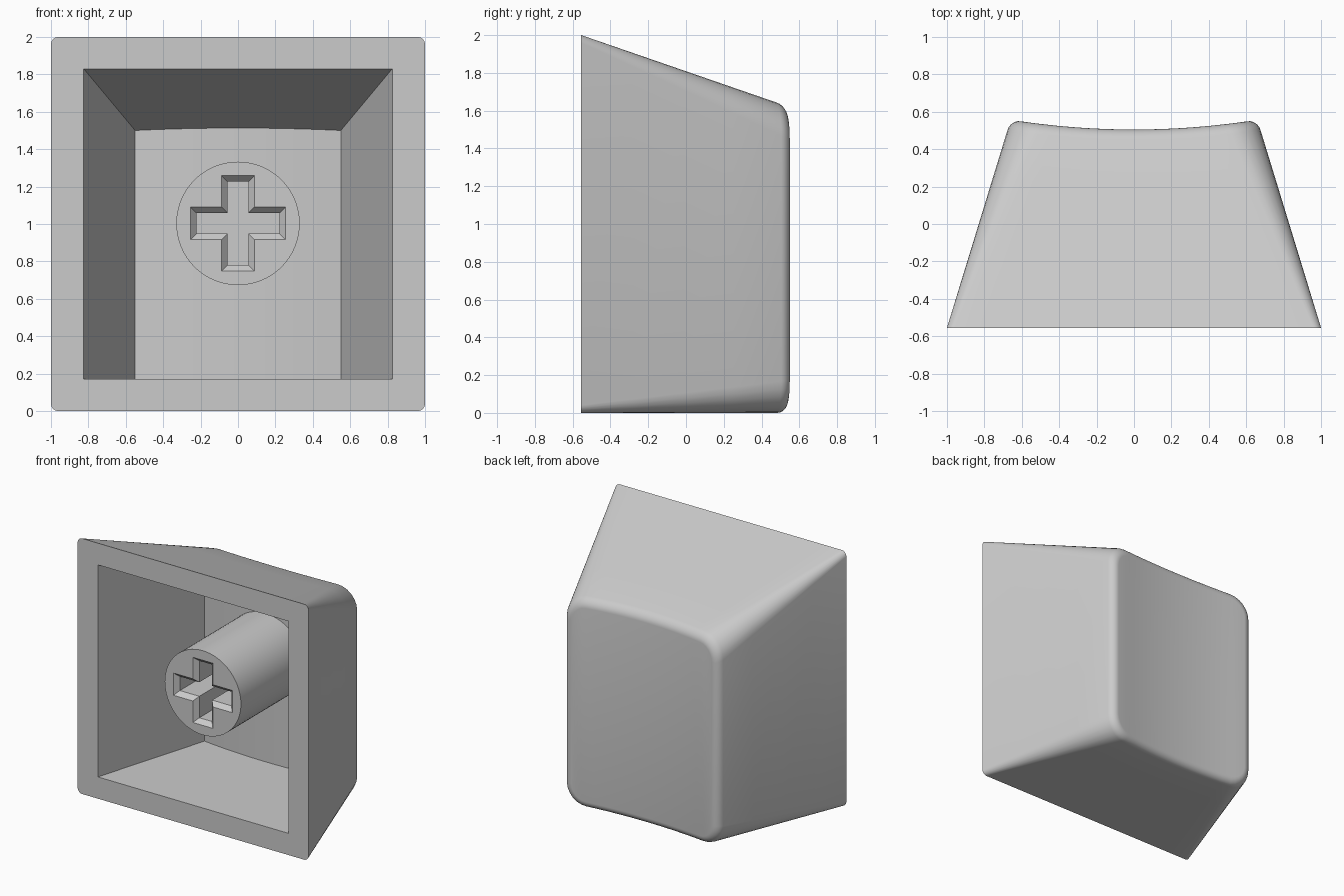
import bpy, bmesh, math

cube = bpy.data.objects.get("Cube")
if cube:
    bpy.data.objects.remove(cube)

FRONT = -0.555
EDGE_STEPS, CORNER_STEPS = 12, 6

grey = bpy.data.materials.new("light grey plastic")
grey.use_nodes = True
grey.diffuse_color = (0.6, 0.6, 0.6, 1)
grey.node_tree.nodes["Principled BSDF"].inputs["Base Color"].default_value = (0.6, 0.6, 0.6, 1)


def finish(name, bm):
    bmesh.ops.remove_doubles(bm, verts=bm.verts, dist=0.0005)
    bmesh.ops.recalc_face_normals(bm, faces=bm.faces)
    mesh = bpy.data.meshes.new(name)
    bm.to_mesh(mesh)
    bm.free()
    mesh.materials.append(grey)
    obj = bpy.data.objects.new(name, mesh)
    bpy.context.collection.objects.link(obj)
    bpy.ops.object.select_all(action='DESELECT')
    obj.select_set(True)
    bpy.context.view_layer.objects.active = obj
    bpy.ops.object.shade_smooth_by_angle(angle=math.radians(30))
    return obj


def dish(x):
    """Concave curve of the touch surface."""
    return 0.505 + 0.12 * x * x


def outer(y):
    """Half width, bottom, top and corner radius of the outside at depth y."""
    d = y - FRONT
    return 1 - 0.306 * d, 0.0, 2 - 0.345 * d, 0.04 + 0.12 * d


def inner(y):
    d = y - FRONT
    return 0.825 - 0.297 * d, 0.17, 1.83 - 0.356 * d, 0.0


def half_chain():
    """Signed edge position and corner angle, from the left side to the right."""
    left = [(-1, math.pi - i * math.pi / 2 / CORNER_STEPS) for i in range(CORNER_STEPS + 1)]
    middle = [(-1 + 2 * i / EDGE_STEPS, math.pi / 2) for i in range(1, EDGE_STEPS)]
    right = [(-s, math.pi - a) for s, a in reversed(left)]
    return left + middle + right


def ring(bm, section, depth, inset=0.0):
    """Closed rounded rectangle: bottom chain, then top chain reversed."""
    chains = []
    for top in (False, True):
        chain = []
        for s, a in half_chain():
            x = s * 0.6
            for _ in range(4):
                y = depth(x)
                w, z0, z1, r = section(y)
                w, z0, z1, r = w - inset, z0 + inset, z1 - inset, max(r - inset, 0)
                x = s * (w - r) + r * math.cos(a)
            rise = r * (1 - math.sin(a))
            chain.append(bm.verts.new((x, y, z1 - rise if top else z0 + rise)))
        chains.append(chain)
    return chains[0] + chains[1][::-1]


def bridge(bm, a, b):
    n = len(a)
    for i in range(n):
        j = (i + 1) % n
        bm.faces.new((a[i], a[j], b[j], b[i]))


def cap(bm, loop):
    n = len(loop)
    for i in range(n // 2 - 1):
        bm.faces.new((loop[i], loop[i + 1], loop[n - 2 - i], loop[n - 1 - i]))


# Hollow cap shell: outer walls, rounded rim, dished back, then the cavity
bm = bmesh.new()
ROUND = 0.055
rings = [ring(bm, outer, lambda x, t=t: FRONT + t * (dish(x) - ROUND - FRONT))
         for t in (0, 0.25, 0.5, 0.75, 1)]
for i in range(1, 7):
    a = i * math.pi / 12
    rings.append(ring(bm, outer, lambda x: dish(x) - ROUND * (1 - math.sin(a)),
                      ROUND * (1 - math.cos(a))))
for a, b in zip(rings, rings[1:]):
    bridge(bm, a, b)
cap(bm, rings[-1])
mouth = ring(bm, inner, lambda x: FRONT)
ceiling = ring(bm, inner, lambda x: dish(x) - 0.17)
bridge(bm, rings[0], mouth)
bridge(bm, mouth, ceiling)
cap(bm, ceiling)
finish("cap_shell", bm)


# Round stem with a chamfered cross-shaped socket
STEM_FRONT, STEM_Z = -0.435, 1.003


def cross(bm, y, inset):
    long, thick = 0.255 - inset, 0.087 - inset
    quarter = [(long, thick), (thick, thick), (thick, long)]
    points = []
    for _ in range(4):
        points += quarter
        quarter = [(-v, u) for u, v in quarter]
    return [bm.verts.new((u, y, STEM_Z + v)) for u, v in points]


def circle(bm, y, sides=64):
    angles = [2 * math.pi * i / sides for i in range(sides)]
    return [bm.verts.new((0.33 * math.cos(a), y, STEM_Z + 0.33 * math.sin(a))) for a in angles]


bm = bmesh.new()
rim, root = circle(bm, STEM_FRONT), circle(bm, 0.39)
socket = [cross(bm, STEM_FRONT, 0), cross(bm, STEM_FRONT + 0.035, 0.032), cross(bm, 0.0, 0.032)]
bridge(bm, rim, root)
bm.faces.new(root)
for a, b in zip(socket, socket[1:]):
    bridge(bm, a, b)
bm.faces.new(socket[-1])
loops = [bm.edges.get((l[i - 1], l[i])) for l in (rim, socket[0]) for i in range(len(l))]
bmesh.ops.triangle_fill(bm, edges=loops, use_beauty=True, normal=(0, -1, 0))
finish("stem", bm)
